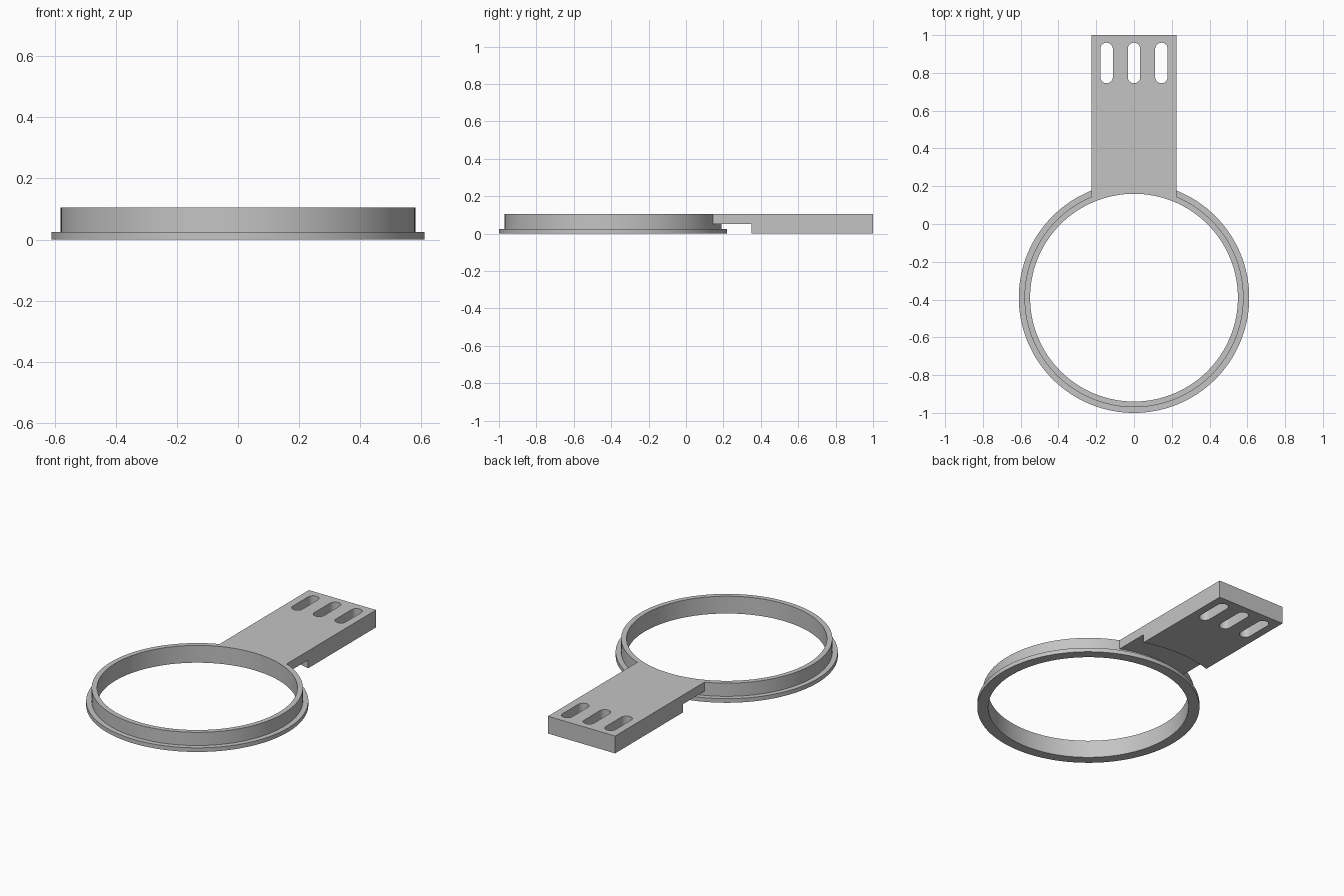
import bpy
import bmesh
from math import cos, sin, pi, radians

if "Cube" in bpy.data.objects:
    bpy.data.objects.remove(bpy.data.objects["Cube"], do_unlink=True)

RING_Y = -0.39
HEIGHT = 0.105
TAB_HALF = 0.225

grey = bpy.data.materials.new("plain grey")
grey.use_nodes = True
grey.diffuse_color = (0.55, 0.55, 0.55, 1)
grey.node_tree.nodes["Principled BSDF"].inputs["Base Color"].default_value = grey.diffuse_color


def make_object(name, bm):
    bmesh.ops.recalc_face_normals(bm, faces=bm.faces)
    mesh = bpy.data.meshes.new(name)
    bm.to_mesh(mesh)
    bm.free()
    mesh.materials.append(grey)
    obj = bpy.data.objects.new(name, mesh)
    bpy.context.collection.objects.link(obj)
    return obj


def prism(name, outline, z0, z1):
    """Extrude a flat outline from z0 to z1."""
    bm = bmesh.new()
    face = bm.faces.new([bm.verts.new((x, y, z0)) for x, y in outline])
    moved = bmesh.ops.extrude_face_region(bm, geom=[face])["geom"]
    verts = [v for v in moved if isinstance(v, bmesh.types.BMVert)]
    bmesh.ops.translate(bm, verts=verts, vec=(0, 0, z1 - z0))
    return make_object(name, bm)


def arc(cx, cy, r, start, end, steps):
    angles = [start + (end - start) * i / steps for i in range(steps + 1)]
    return [(cx + r * cos(a), cy + r * sin(a)) for a in angles]


def lathe(name, profile, steps):
    """Spin a closed (radius, z) profile around the ring axis."""
    bm = bmesh.new()
    loops = []
    for i in range(steps):
        a = 2 * pi * i / steps
        loops.append([bm.verts.new((r * cos(a), RING_Y + r * sin(a), z)) for r, z in profile])
    n = len(profile)
    for i in range(steps):
        here, there = loops[i], loops[(i + 1) % steps]
        for j in range(n):
            k = (j + 1) % n
            bm.faces.new((here[j], there[j], there[k], here[k]))
    return make_object(name, bm)


def combine(target, other, operation):
    mod = target.modifiers.new(operation.title(), "BOOLEAN")
    mod.operation = operation
    mod.solver = "EXACT"
    mod.object = other
    bpy.context.view_layer.objects.active = target
    bpy.ops.object.modifier_apply(modifier=mod.name)
    bpy.data.objects.remove(other, do_unlink=True)


# Flanged ring
ring = lathe("flanged_ring", [(0.55, 0), (0.61, 0), (0.61, 0.025), (0.58, 0.025),
                              (0.58, HEIGHT), (0.55, HEIGHT)], 128)

# Mounting tab
tab = prism("mounting_tab", [(-TAB_HALF, 0.05), (TAB_HALF, 0.05),
                             (TAB_HALF, 1), (-TAB_HALF, 1)], 0, HEIGHT)

# Bore through the tab, and curved clearance under it
for name, radius, top in (("bore", 0.565, 0.2), ("clearance", 0.773, 0.05)):
    outline = arc(0, RING_Y, radius, 0, 2 * pi, 128)[:-1]
    combine(tab, prism(name, outline, -0.1, top), "DIFFERENCE")

# Three round-ended slots
for x in (-0.145, 0, 0.145):
    r = 0.033
    outline = arc(x, 0.96 - r, r, 0, pi, 12) + arc(x, 0.745 + r, r, pi, 2 * pi, 12)
    combine(tab, prism("slot", outline, -0.1, 0.2), "DIFFERENCE")

# One solid bracket
combine(ring, tab, "UNION")
ring.name = "ring_bracket"
bpy.ops.object.select_all(action="DESELECT")
ring.select_set(True)
bpy.context.view_layer.objects.active = ring
bpy.ops.object.shade_smooth_by_angle(angle=radians(30))
